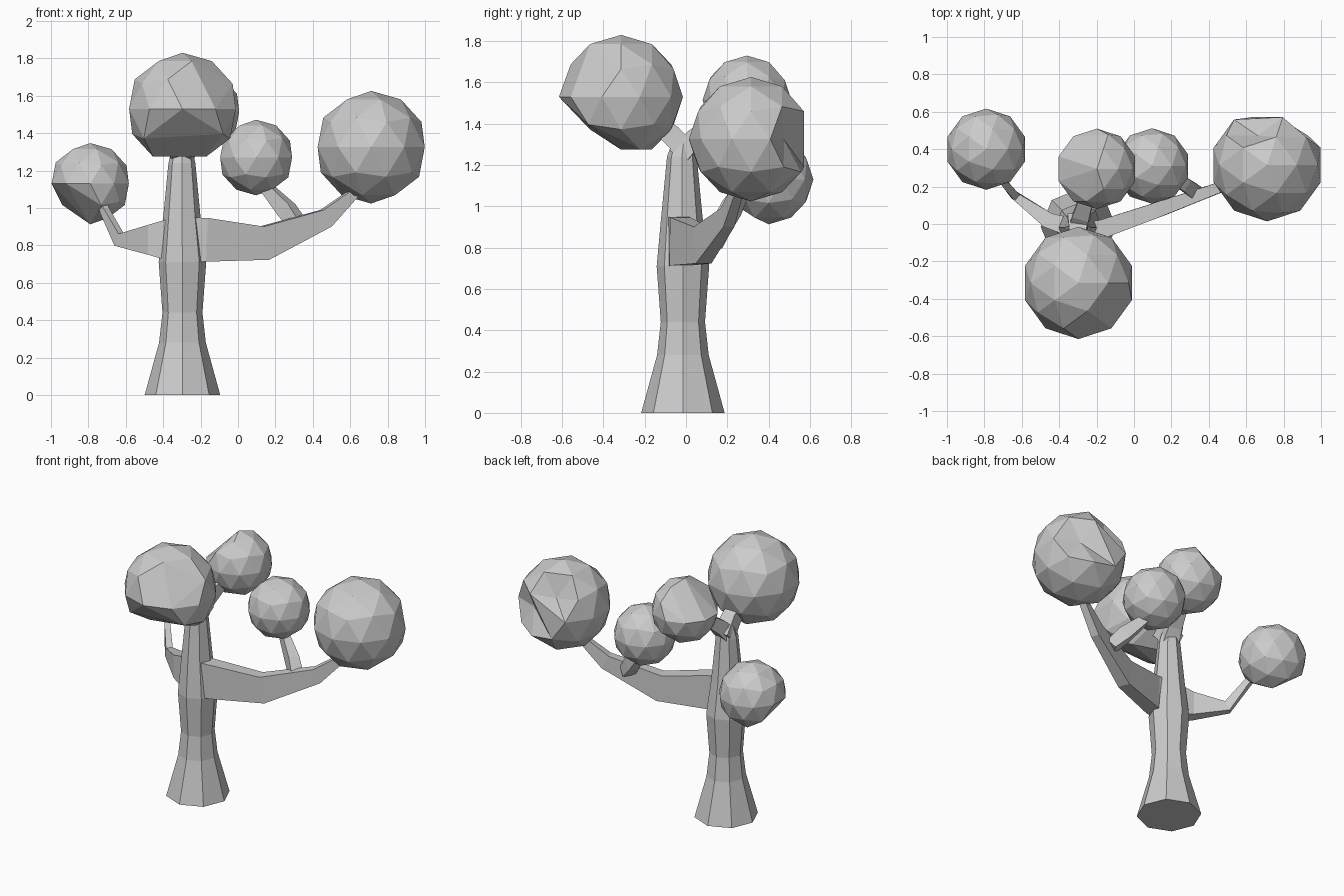
import bpy, bmesh, math
from mathutils import Vector

if "Cube" in bpy.data.objects:
    bpy.data.objects.remove(bpy.data.objects["Cube"])


def finish(bm, name):
    bmesh.ops.recalc_face_normals(bm, faces=bm.faces)
    mesh = bpy.data.meshes.new(name)
    bm.to_mesh(mesh)
    bm.free()
    obj = bpy.data.objects.new(name, mesh)
    bpy.context.collection.objects.link(obj)
    return obj


def skin(bm, rings):
    # Bridge successive rings and cap both ends
    loops = [[bm.verts.new(p) for p in ring] for ring in rings]
    n = len(loops[0])
    for a, b in zip(loops, loops[1:]):
        for i in range(n):
            j = (i + 1) % n
            bm.faces.new((a[i], a[j], b[j], b[i]))
    bm.faces.new(loops[0])
    bm.faces.new(loops[-1])


def trunk(name, profile, sides=8):
    bm = bmesh.new()
    rings = []
    for x, y, z, r in profile:
        rings.append([Vector((x + r * math.cos(i * math.tau / sides),
                              y + r * math.sin(i * math.tau / sides), z))
                      for i in range(sides)])
    skin(bm, rings)
    return finish(bm, name)


def branch(name, path):
    # Box-section limb: each station is x, y, z, half width, half depth
    bm = bmesh.new()
    pts = [Vector(p[:3]) for p in path]
    rings = []
    for i, p in enumerate(path):
        tangent = (pts[min(i + 1, len(pts) - 1)] - pts[max(i - 1, 0)]).normalized()
        side = tangent.cross(Vector((0, 0, 1))).normalized()
        up = side.cross(tangent)
        rings.append([pts[i] + side * p[3] * s + up * p[4] * u
                      for s, u in ((-1, -1), (1, -1), (1, 1), (-1, 1))])
    skin(bm, rings)
    return finish(bm, name)


def foliage(name, centre, radius, cuts=(), dents=()):
    # Faceted ball; cuts remove vertices around a direction, dents push them in
    bm = bmesh.new()
    bmesh.ops.create_icosphere(bm, subdivisions=2, radius=1)

    def near(direction, degrees):
        d = Vector(direction).normalized()
        return [v for v in bm.verts if v.co.normalized().dot(d) > math.cos(math.radians(degrees))]

    for direction, degrees in cuts:
        bmesh.ops.delete(bm, geom=near(direction, degrees), context='VERTS')
    if cuts:
        points = [v.co.copy() for v in bm.verts]
        bm.clear()
        for p in points:
            bm.verts.new(p)
        bmesh.ops.convex_hull(bm, input=list(bm.verts))
    for direction, degrees in dents:
        for v in near(direction, degrees):
            v.co *= 0.65
    for v in bm.verts:
        v.co = v.co * radius + Vector(centre)
    return finish(bm, name)


# Flared octagonal trunk
trunk("trunk", [(-0.297, -0.015, 0, 0.202), (-0.297, -0.015, 0.28, 0.125),
                (-0.297, -0.015, 0.44, 0.107), (-0.297, -0.015, 0.71, 0.127),
                (-0.3, -0.02, 0.95, 0.1), (-0.3, -0.02, 1.24, 0.072),
                (-0.3, -0.01, 1.33, 0.05)])

# Limbs
branch("right_branch", [(-0.28, -0.04, 0.83, 0.05, 0.12), (-0.18, -0.03, 0.83, 0.05, 0.117),
                        (0.14, 0.08, 0.812, 0.04, 0.09), (0.47, 0.2, 0.945, 0.028, 0.05),
                        (0.62, 0.25, 1.08, 0.022, 0.025), (0.68, 0.29, 1.25, 0.02, 0.02)])
branch("right_side_branch", [(0.33, 0.17, 0.9, 0.04, 0.035), (0.26, 0.22, 0.99, 0.035, 0.045),
                             (0.16, 0.28, 1.1, 0.025, 0.03), (0.1, 0.31, 1.22, 0.02, 0.02)])
branch("left_branch", [(-0.33, -0.02, 0.83, 0.05, 0.12), (-0.46, 0.02, 0.83, 0.042, 0.08),
                       (-0.635, 0.15, 0.83, 0.022, 0.035), (-0.71, 0.24, 0.98, 0.018, 0.022),
                       (-0.77, 0.36, 1.12, 0.015, 0.015)])
branch("front_top_branch", [(-0.3, 0.02, 1.25, 0.055, 0.05), (-0.3, -0.07, 1.345, 0.045, 0.05),
                            (-0.3, -0.25, 1.48, 0.03, 0.03)])
branch("back_top_branch", [(-0.3, -0.03, 1.24, 0.055, 0.05), (-0.28, 0.05, 1.33, 0.045, 0.045),
                           (-0.22, 0.25, 1.48, 0.03, 0.03)])

# Foliage balls
foliage("front_foliage", (-0.297, -0.315, 1.53), 0.3,
        cuts=[((0, -0.5, -0.87), 42), ((0.6, -0.6, 0.5), 25)])
foliage("back_foliage", (-0.198, 0.295, 1.515), 0.215,
        cuts=[((-0.6, -0.3, 0.5), 26), ((-0.5, 0.6, 0.6), 25)])
foliage("middle_foliage", (0.097, 0.31, 1.27), 0.202)
foliage("right_foliage", (0.712, 0.315, 1.325), 0.301,
        cuts=[((0, 1, 0), 12)],
        dents=[((-0.26, 0.81, 0.53), 10), ((0.55, 0.8, 0), 12)])
foliage("left_foliage", (-0.79, 0.4, 1.13), 0.217, cuts=[((-0.5, -0.4, -0.75), 40)])
